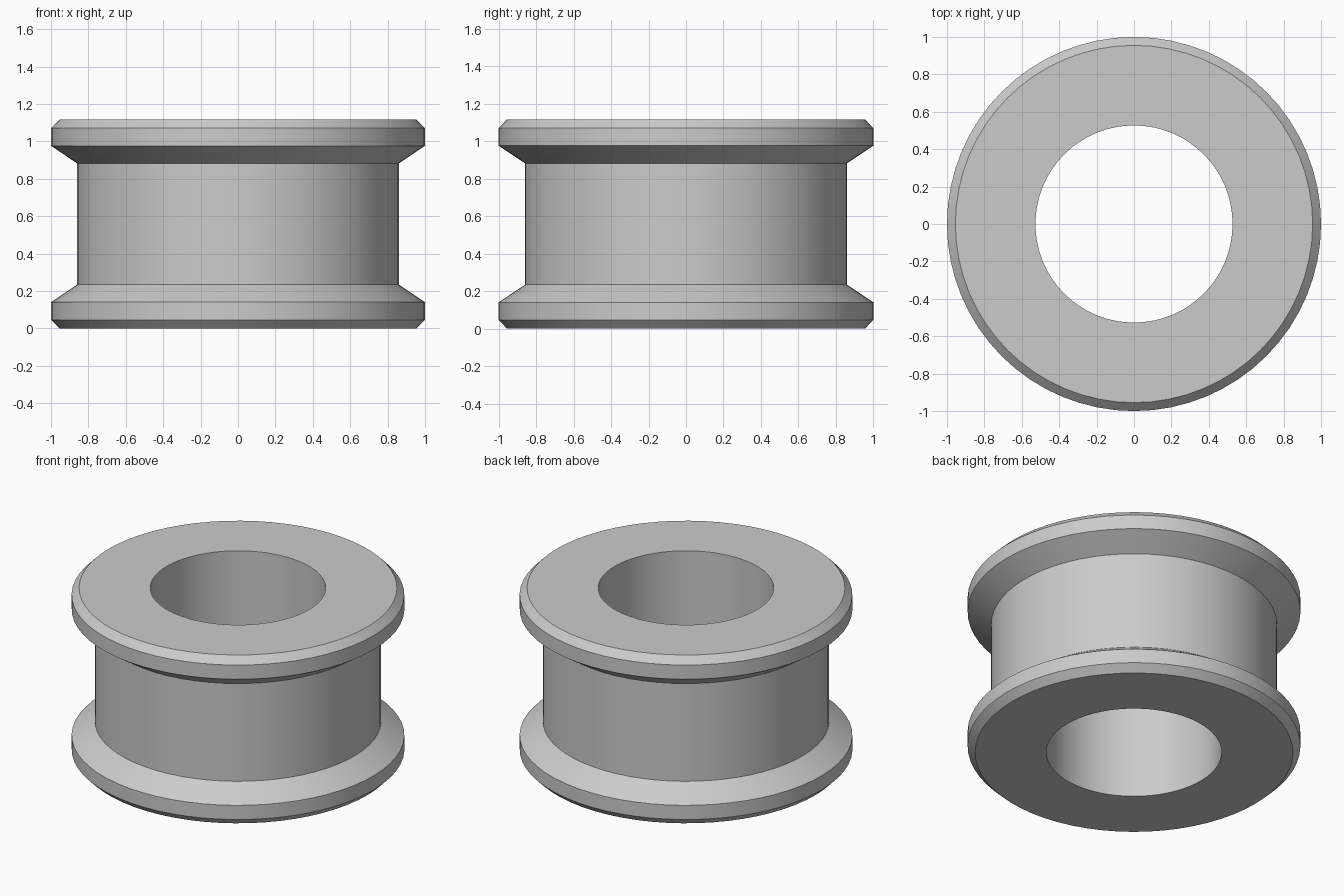
import bpy, bmesh, math

if "Cube" in bpy.data.objects:
    bpy.data.objects.remove(bpy.data.objects["Cube"])

SEGMENTS = 64
HEIGHT = 1.116
BORE = 0.527

# Lower half of the outer profile (radius, height), mirrored for the upper half
lower = [(0.955, 0.0), (1.0, 0.046), (1.0, 0.14), (0.86, 0.234)]
upper = [(r, HEIGHT - z) for r, z in reversed(lower)]
profile = [(BORE, 0.0)] + lower + upper + [(BORE, HEIGHT)]

# Revolve the closed profile into a flanged ring
bm = bmesh.new()
rings = []
for r, z in profile:
    rings.append([bm.verts.new((r * math.cos(2 * math.pi * i / SEGMENTS),
                                r * math.sin(2 * math.pi * i / SEGMENTS), z))
                  for i in range(SEGMENTS)])
for k, ring in enumerate(rings):
    nxt = rings[(k + 1) % len(rings)]
    for i in range(SEGMENTS):
        j = (i + 1) % SEGMENTS
        bm.faces.new((ring[i], ring[j], nxt[j], nxt[i]))
bmesh.ops.recalc_face_normals(bm, faces=bm.faces)

mesh = bpy.data.meshes.new("flanged_bushing")
bm.to_mesh(mesh)
bm.free()
bushing = bpy.data.objects.new("flanged_bushing", mesh)
bpy.context.collection.objects.link(bushing)

# Plain grey finish
grey = bpy.data.materials.new("light_grey")
grey.diffuse_color = (0.6, 0.6, 0.6, 1.0)
grey.use_nodes = True
grey.node_tree.nodes["Principled BSDF"].inputs["Base Color"].default_value = grey.diffuse_color
mesh.materials.append(grey)

# Smooth round walls, crisp rims and chamfers
bpy.context.view_layer.objects.active = bushing
bushing.select_set(True)
bpy.ops.object.shade_smooth_by_angle(angle=math.radians(25))
